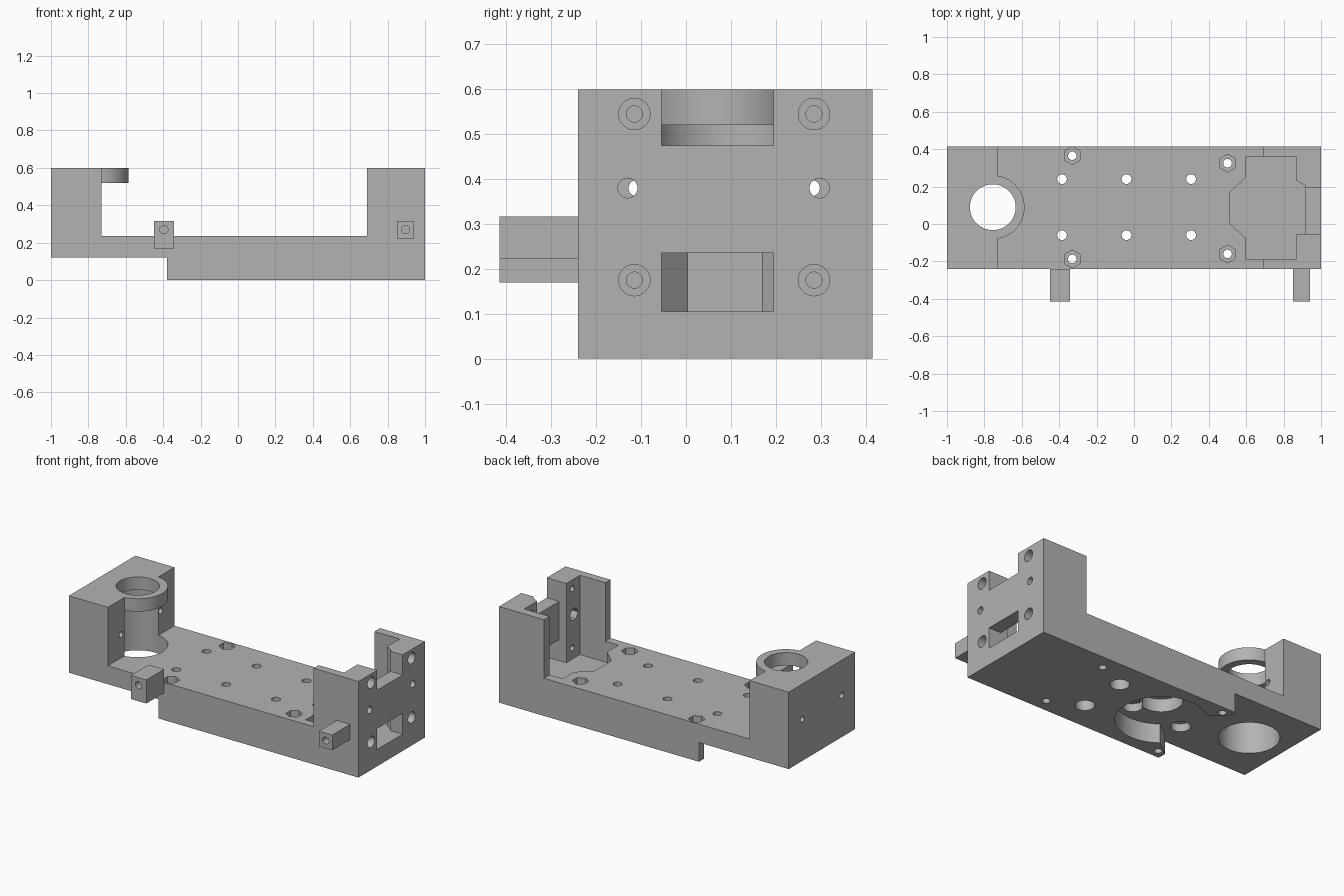
import bpy, bmesh, math
from mathutils import Matrix

cube = bpy.data.objects.get("Cube")
if cube:
    bpy.data.objects.remove(cube, do_unlink=True)

grey = bpy.data.materials.new("machine_grey")
grey.use_nodes = True
colour = (0.45, 0.45, 0.45, 1)
grey.diffuse_color = colour
grey.node_tree.nodes["Principled BSDF"].inputs["Base Color"].default_value = colour


def make(name, bm):
    bmesh.ops.recalc_face_normals(bm, faces=bm.faces)
    mesh = bpy.data.meshes.new(name)
    bm.to_mesh(mesh)
    bm.free()
    mesh.materials.append(grey)
    ob = bpy.data.objects.new(name, mesh)
    bpy.context.collection.objects.link(ob)
    return ob


def prism(name, outline, low, high, axis="z"):
    """Extrude an outline along z (xy outline) or y (xz outline)."""
    bm = bmesh.new()
    put = (lambda a, b: (a, b, low)) if axis == "z" else (lambda a, b: (a, low, b))
    face = bm.faces.new([bm.verts.new(put(a, b)) for a, b in outline])
    out = bmesh.ops.extrude_face_region(bm, geom=[face])
    verts = [g for g in out["geom"] if isinstance(g, bmesh.types.BMVert)]
    d = high - low
    bmesh.ops.translate(bm, verts=verts, vec=(0, 0, d) if axis == "z" else (0, d, 0))
    return make(name, bm)


def box(name, x, y, z):
    return prism(name, [(x[0], y[0]), (x[1], y[0]), (x[1], y[1]), (x[0], y[1])], *z)


def rod(name, centre, r, span, axis="z", n=32):
    """Cylinder along an axis; centre holds the two other coordinates in order."""
    a, b = centre
    mid = (span[0] + span[1]) / 2
    pos = {"x": (mid, a, b), "y": (a, mid, b), "z": (a, b, mid)}[axis]
    turn = {"x": Matrix.Rotation(math.pi / 2, 4, "Y"),
            "y": Matrix.Rotation(math.pi / 2, 4, "X"), "z": Matrix()}[axis]
    bm = bmesh.new()
    bmesh.ops.create_cone(bm, cap_ends=True, segments=n, radius1=r, radius2=r,
                          depth=span[1] - span[0], matrix=Matrix.Translation(pos) @ turn)
    return make(name, bm)


def combine(target, other, operation="DIFFERENCE"):
    mod = target.modifiers.new("shape", "BOOLEAN")
    mod.operation, mod.solver, mod.object = operation, "EXACT", other
    bpy.context.view_layer.update()
    result = bpy.data.meshes.new_from_object(
        target.evaluated_get(bpy.context.evaluated_depsgraph_get()))
    target.modifiers.clear()
    target.data = result
    bpy.data.objects.remove(other, do_unlink=True)


def cut(ob):
    combine(body, ob)


# Stepped base plate with a tower at each end
CY = 0.09
body = prism("mount_body", [
    (-1, 0.12), (-0.38, 0.12), (-0.38, 0), (1, 0), (1, 0.6), (0.69, 0.6),
    (0.69, 0.235), (-0.73, 0.235), (-0.73, 0.6), (-1, 0.6)], -0.24, 0.415, "y")

# Bearing ring and bore in the tall end
combine(body, rod("ring", (-0.755, CY), 0.17, (0.52, 0.6), n=64), "UNION")
cut(rod("bore", (-0.755, CY), 0.17, (0.05, 0.52), n=64))
cut(rod("ring_hole", (-0.755, CY), 0.1225, (0.45, 0.7), n=64))

# Motor pocket, top notch and window in the other end
cut(prism("pocket", [
    (0.6, -0.19), (0.865, -0.19), (0.865, -0.055), (0.915, -0.055),
    (0.915, 0.205), (0.865, 0.235), (0.865, 0.36), (0.6, 0.36),
    (0.6, 0.25), (0.513, 0.17), (0.513, 0.003), (0.6, -0.078)], 0.105, 0.7))
cut(box("notch", (0.9, 1.1), (-0.055, 0.195), (0.475, 0.7)))
cut(box("window", (0.9, 1.1), (-0.055, 0.195), (0.105, 0.235)))

# Round recess under the plate, flared open at the step
cut(rod("recess", (-0.12, CY), 0.255, (-0.1, 0.12), n=64))
cut(prism("flare", [(-0.45, CY - 0.33), (-0.38, CY - 0.275), (-0.28, CY - 0.2),
                    (-0.28, CY + 0.2), (-0.38, CY + 0.275), (-0.45, CY + 0.33)], -0.1, 0.12))
cut(rod("hub_recess", (-0.12, CY), 0.12, (0.05, 0.2), n=48))

# Plate screw holes, counterbored from below
for x in (-0.385, -0.04, 0.305):
    for y in (-0.06, 0.24):
        cut(rod("screw_head", (x, y), 0.055, (-0.1, 0.17)))
        cut(rod("screw_hole", (x, y), 0.026, (0.1, 0.3), n=24))

# Nut pockets in the top of the plate
for x, y in ((-0.33, 0.365), (-0.33, -0.187), (0.5, 0.325), (0.5, -0.16)):
    cut(rod("nut", (x, y), 0.048, (0.185, 0.235 + 0.05), n=6))
    cut(rod("nut_hole", (x, y), 0.023, (-0.1, 0.25), n=24))

# End-plate holes: counterbored corners, nut-backed middle pair
for y in (-0.115, 0.285):
    for z in (0.175, 0.545):
        cut(rod("corner_head", (y, z), 0.035, (0.95, 1.1), "x"))
        cut(rod("corner_hole", (y, z), 0.018, (0.8, 1.05), "x", 24))
for y in (-0.13, 0.297):
    cut(rod("middle_hole", (y, 0.38), 0.022, (0.8, 1.1), "x", 24))
    cut(rod("middle_nut", (y, 0.38), 0.04, (0.8, 0.915), "x", 6))
for y in (-0.11, 0.28):
    cut(rod("tower_hole", (y, 0.38), 0.018, (-1.1, -0.6), "x", 24))

# Drilled posts on the front
for name, x, z in (("right_post", (-0.45, -0.343), (0.17, 0.317)),
                   ("left_post", (0.85, 0.942), (0.222, 0.317))):
    post = box(name, x, (-0.415, -0.24), z)
    combine(post, rod("post_hole", (sum(x) / 2, 0.27), 0.022, (-0.5, -0.28), "y", 24))
    combine(body, post, "UNION")

bpy.ops.object.select_all(action="DESELECT")
body.select_set(True)
bpy.context.view_layer.objects.active = body
bpy.ops.object.shade_smooth_by_angle(angle=math.radians(30))
